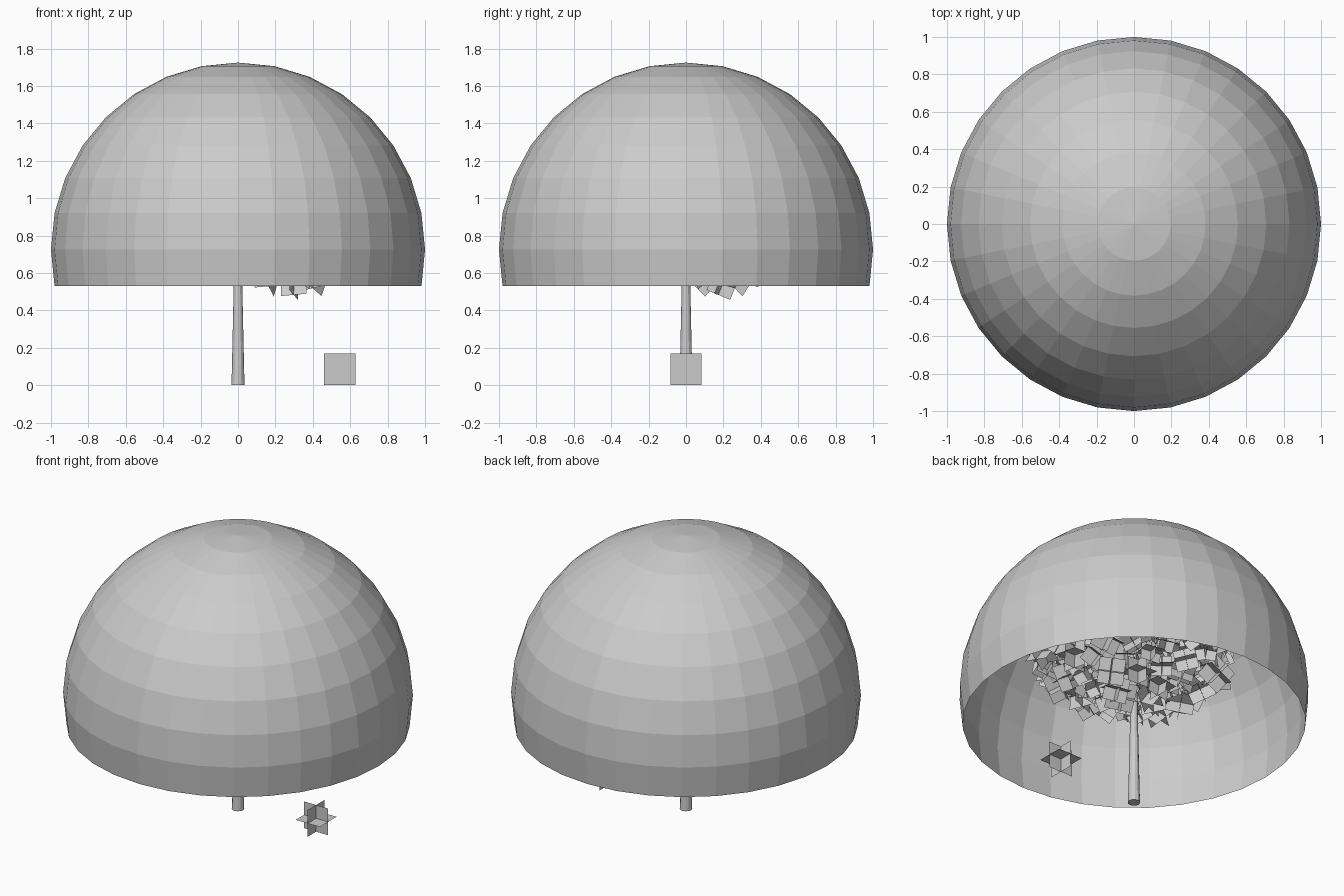
import bpy, bmesh, math, random
from mathutils import Vector, Matrix, Euler

if "Cube" in bpy.data.objects:
    bpy.data.objects.remove(bpy.data.objects["Cube"])

random.seed(4)
DOME_C = Vector((0, 0, 0.725))


def finish(bm, name):
    mesh = bpy.data.meshes.new(name)
    bm.to_mesh(mesh)
    bm.free()
    obj = bpy.data.objects.new(name, mesh)
    bpy.context.collection.objects.link(obj)
    return obj


def cross_corners(centre, rot, half):
    """Three mutually perpendicular square cards."""
    quads = []
    for axis in range(3):
        quad = []
        for a, b in ((-1, -1), (1, -1), (1, 1), (-1, 1)):
            p = [a, b]
            p.insert(axis, 0)
            quad.append(centre + rot @ (Vector(p) * half))
        quads.append(quad)
    return quads


def add_quads(bm, quads):
    for quad in quads:
        bm.faces.new([bm.verts.new(p) for p in quad])


# open canopy dome: a sphere with everything below the first lower ring removed
bm = bmesh.new()
bmesh.ops.create_uvsphere(bm, u_segments=32, v_segments=16, radius=1,
                          matrix=Matrix.Translation(DOME_C))
low = [v for v in bm.verts if v.co.z < DOME_C.z - 0.25]
bmesh.ops.delete(bm, geom=low, context='VERTS')
finish(bm, "canopy_dome")

# tapered trunk
bm = bmesh.new()
rings = []
for z, r in ((0, 0.036), (0.07, 0.033), (0.3, 0.028), (0.53, 0.023), (1.2, 0.01)):
    rings.append([bm.verts.new((r * math.cos(i * math.tau / 12),
                                r * math.sin(i * math.tau / 12), z))
                  for i in range(12)])
for lo, hi in zip(rings, rings[1:]):
    for i in range(12):
        j = (i + 1) % 12
        bm.faces.new((lo[i], lo[j], hi[j], hi[i]))
bm.faces.new(rings[0][::-1])
bm.faces.new(rings[-1])
finish(bm, "trunk")

# single leaf cross standing beside the trunk
bm = bmesh.new()
add_quads(bm, cross_corners(Vector((0.545, 0, 0.085)), Matrix.Identity(3), 0.084))
finish(bm, "leaf_cross")

# foliage: leaf crosses scattered over an ellipsoid inside the dome
bm = bmesh.new()
centres = [Vector((0.3, 0.2, 0.55)), Vector((0.42, 0.3, 0.58)),
           Vector((0.18, 0.1, 0.59)), Vector((0.35, 0.08, 0.6))]
count = 210
for i in range(count):
    h = 1 - 2 * (i + 0.5) / count
    ring = math.sqrt(1 - h * h)
    a = i * 2.39996
    s = random.uniform(0.8, 1.05)
    centres.append(Vector((0.57 * s * ring * math.cos(a),
                           0.57 * s * ring * math.sin(a), 1.14 + 0.43 * s * h)))
for c in centres:
    rot = Euler([random.uniform(0, math.tau) for _ in range(3)]).to_matrix()
    quads = cross_corners(c, rot, random.uniform(0.06, 0.085))
    if all((p - DOME_C).length < 0.97 and p.z > 0.45 for q in quads for p in q):
        add_quads(bm, quads)
finish(bm, "foliage")
